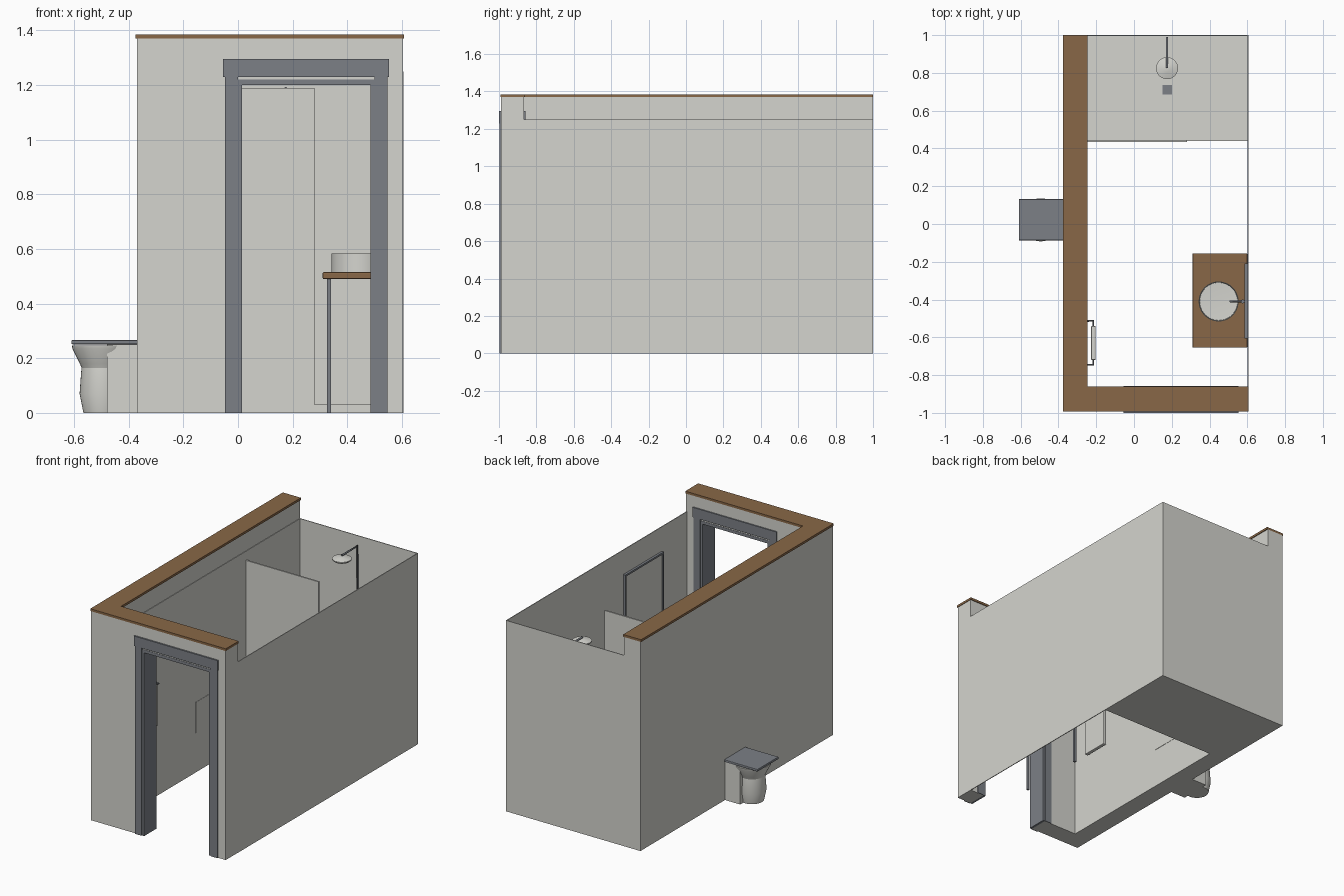
import bpy, bmesh, math
from mathutils import Matrix

cube = bpy.data.objects.get("Cube")
if cube:
    bpy.data.objects.remove(cube, do_unlink=True)


def material(name, rgb):
    m = bpy.data.materials.new(name)
    m.use_nodes = True
    m.diffuse_color = (*rgb, 1)
    m.node_tree.nodes["Principled BSDF"].inputs["Base Color"].default_value = (*rgb, 1)
    return m


WALL = material("pale_grey", (0.66, 0.66, 0.62))
WOOD = material("brown_wood", (0.25, 0.137, 0.063))
METAL = material("slate_grey", (0.2, 0.215, 0.24))


def finish(name, bm, mat, smooth=False):
    bmesh.ops.recalc_face_normals(bm, faces=bm.faces)
    mesh = bpy.data.meshes.new(name)
    bm.to_mesh(mesh)
    bm.free()
    mesh.materials.append(mat)
    ob = bpy.data.objects.new(name, mesh)
    bpy.context.collection.objects.link(ob)
    if smooth:
        bpy.ops.object.select_all(action='DESELECT')
        ob.select_set(True)
        bpy.context.view_layer.objects.active = ob
        bpy.ops.object.shade_smooth_by_angle(angle=math.radians(20))
    return ob


def box(name, x, y, z, mat, bevel=0):
    bm = bmesh.new()
    bmesh.ops.create_cube(bm, size=1)
    for v in bm.verts:
        v.co = [r[0] + (c + 0.5) * (r[1] - r[0]) for c, r in zip(v.co, (x, y, z))]
    if bevel:
        bmesh.ops.bevel(bm, geom=bm.edges[:], offset=bevel, segments=2,
                        profile=0.5, affect='EDGES')
    return finish(name, bm, mat)


def prism(name, points, direction, mat):
    """Extrude a flat outline of 3D points."""
    bm = bmesh.new()
    face = bm.faces.new([bm.verts.new(p) for p in points])
    ext = bmesh.ops.extrude_face_region(bm, geom=[face])
    verts = [g for g in ext["geom"] if isinstance(g, bmesh.types.BMVert)]
    bmesh.ops.translate(bm, verts=verts, vec=direction)
    return finish(name, bm, mat)


def lathe(name, profile, centre, mat, steps=40):
    """Spin a (radius, height) profile about a vertical axis."""
    bm = bmesh.new()
    vs = [bm.verts.new((r, 0, z)) for r, z in profile]
    es = [bm.edges.new(p) for p in zip(vs, vs[1:])]
    bmesh.ops.spin(bm, geom=vs + es, cent=(0, 0, 0), axis=(0, 0, 1),
                   angle=math.tau, steps=steps)
    bmesh.ops.remove_doubles(bm, verts=bm.verts[:], dist=1e-4)
    bmesh.ops.translate(bm, verts=bm.verts[:], vec=centre)
    return finish(name, bm, mat, True)


def pipe(name, points, radius, mat):
    curve = bpy.data.curves.new(name, 'CURVE')
    curve.dimensions = '3D'
    curve.bevel_depth = radius
    curve.bevel_resolution = 2
    curve.use_fill_caps = True
    spline = curve.splines.new('POLY')
    spline.points.add(len(points) - 1)
    for p, co in zip(spline.points, points):
        p.co = (*co, 1)
    curve.materials.append(mat)
    ob = bpy.data.objects.new(name, curve)
    bpy.context.collection.objects.link(ob)


# Walls: thick left and front walls, thin right and back walls
box("left_wall", (-0.37, -0.25), (-0.865, 1), (0, 1.37), WALL)
outline = [(-0.37, 0), (0, 0), (0, 1.22), (0.5, 1.22), (0.5, 0),
           (0.604, 0), (0.604, 1.37), (-0.37, 1.37)]
prism("front_wall", [(x, -0.99, z) for x, z in outline], (0, 0.125, 0), WALL)
box("right_wall", (0.6, 0.605), (-0.865, 1), (0, 1.25), WALL)
box("back_wall", (-0.25, 0.6), (0.995, 1), (0, 1.25), WALL)
box("left_wall_lining", (-0.25, -0.247), (-0.865, 0.995), (0, 1.25), WALL)

# Wooden coping over the thick walls
cap = [(-0.375, -0.993), (0.607, -0.993), (0.607, -0.86), (-0.245, -0.86),
       (-0.245, 1), (-0.375, 1)]
prism("wall_coping", [(x, y, 1.37) for x, y in cap], (0, 0, 0.015), WOOD)

# Door frame: jambs through the wall, casings and headers on both sides
for side, a, b, c in (("left", 0.5, 0.485, 0.548), ("right", 0, 0.015, -0.048)):
    box(side + "_door_jamb", sorted((a, b)), (-0.992, -0.863), (0, 1.22), METAL)
    for face, y in (("front", (-0.997, -0.99)), ("inner", (-0.865, -0.86))):
        box(f"{side}_{face}_casing", sorted((a, c)), y, (0, 1.23), METAL)
box("door_head_jamb", (0.015, 0.485), (-0.992, -0.863), (1.2, 1.22), METAL)
for face, y in (("front", (-1, -0.99)), ("inner", (-0.865, -0.857))):
    box(face + "_door_header", (-0.055, 0.553), y, (1.23, 1.295), METAL)

# Shower
box("shower_tray", (-0.25, 0.6), (0.44, 0.995), (0, 0.03), WALL)
box("shower_drain", (0.15, 0.2), (0.685, 0.735), (0.03, 0.034), METAL)
box("shower_screen", (-0.25, 0.28), (0.435, 0.445), (0.03, 1.19), WALL)
pipe("shower_pipe", [(0.175, 0.985, 0.5), (0.175, 0.985, 1.187),
                     (0.175, 0.825, 1.187)], 0.006, METAL)
lathe("shower_head", [(0, 1.155), (0.05, 1.155), (0.058, 1.162), (0.058, 1.168),
                      (0.02, 1.178), (0, 1.18)], (0.175, 0.825, 0), WALL)

# Washstand with basin and tap
box("washstand_top", (0.31, 0.6), (-0.655, -0.155), (0.49, 0.515), WOOD, 0.004)
for side, y in (("front", -0.64), ("back", -0.185)):
    box(side + "_washstand_leg", (0.325, 0.34), (y, y + 0.015), (0, 0.49), METAL)
lathe("basin", [(0, 0.515), (0.106, 0.515), (0.106, 0.583), (0.102, 0.583),
                (0.1, 0.53), (0, 0.525)], (0.448, -0.41, 0), WALL)
pipe("tap_spout", [(0.6, -0.41, 0.64), (0.51, -0.41, 0.64), (0.51, -0.41, 0.625)],
     0.005, METAL)
lathe("tap_body", [(0, 0.625), (0.01, 0.625), (0.01, 0.66), (0, 0.66)],
      (0.575, -0.41, 0), METAL, 16)

# Mirror with a thin frame
box("mirror", (0.592, 0.6), (-0.6, -0.215), (0.68, 1.08), WALL)
for name, y, z in (("front", (-0.607, -0.595), (0.67, 1.09)),
                   ("back", (-0.22, -0.208), (0.67, 1.09)),
                   ("top", (-0.595, -0.22), (1.078, 1.09)),
                   ("bottom", (-0.595, -0.22), (0.67, 0.682))):
    box(name + "_mirror_frame", (0.585, 0.6), y, z, METAL)

# Towel on its rail
pipe("towel_rail", [(-0.247, -0.745, 0.755), (-0.215, -0.745, 0.755),
                    (-0.215, -0.513, 0.755), (-0.247, -0.513, 0.755)], 0.005, METAL)
box("towel", (-0.227, -0.203), (-0.72, -0.54), (0.49, 0.765), WALL, 0.005)

# Toilet: cistern set in the wall, base, bowl and seat lid
box("toilet_cistern", (-0.365, -0.245), (-0.085, 0.13), (0.26, 0.46), WALL)
box("toilet_base", (-0.48, -0.3), (-0.08, 0.125), (0, 0.25), WALL)
lathe("toilet_bowl", [(0, 0), (0.072, 0), (0.086, 0.07), (0.079, 0.165),
                      (0.085, 0.18), (0.112, 0.235), (0.114, 0.247), (0, 0.247)],
      (-0.494, 0.022, 0), WALL)
box("toilet_lid", (-0.61, -0.3), (-0.087, 0.132), (0.251, 0.267), METAL, 0.004)
